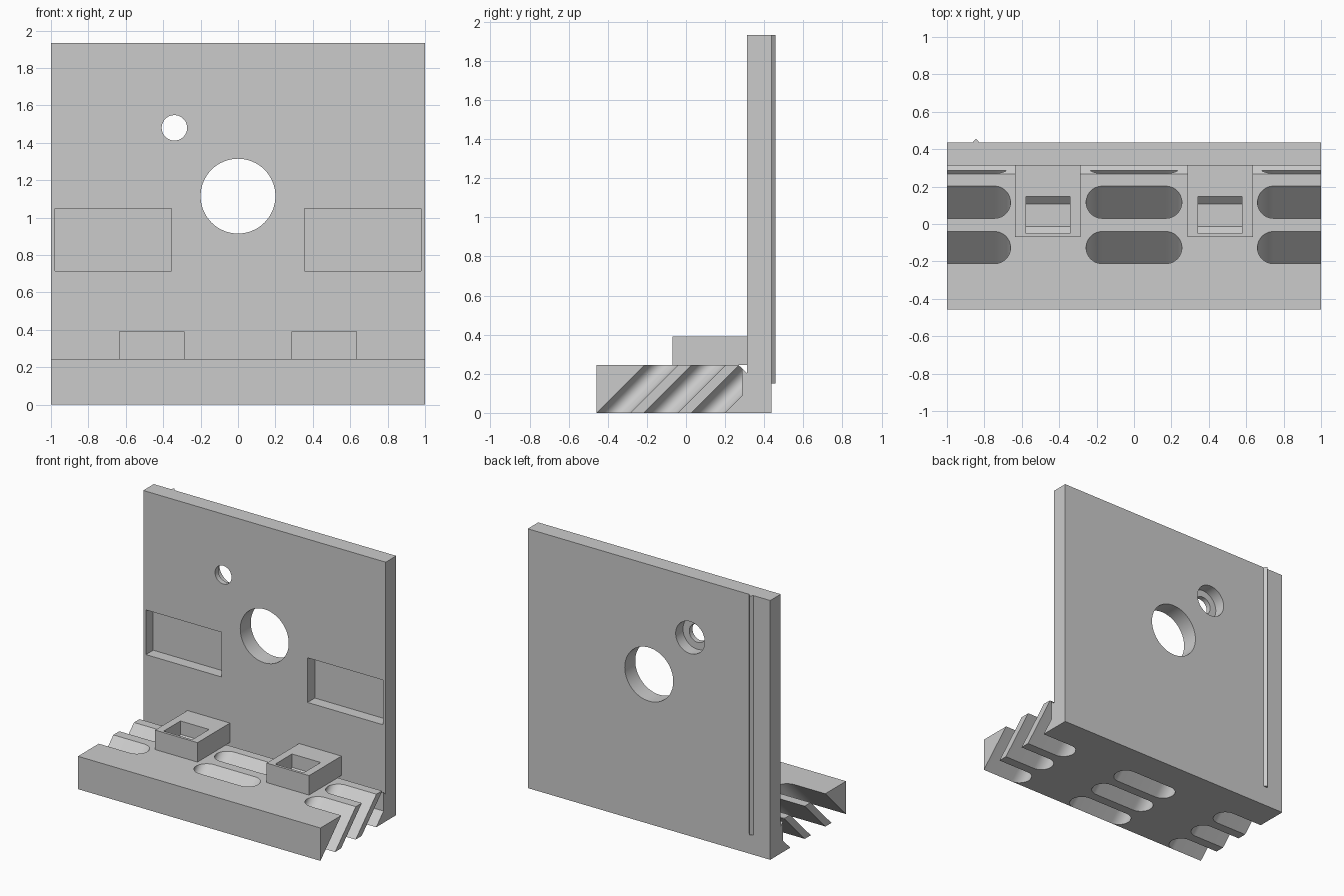
import bpy, bmesh, math
from mathutils import Matrix, Vector

if "Cube" in bpy.data.objects:
    bpy.data.objects.remove(bpy.data.objects["Cube"], do_unlink=True)

grey = bpy.data.materials.new("light_grey")
grey.use_nodes = True
colour = (0.6, 0.6, 0.6, 1)
grey.diffuse_color = colour
grey.node_tree.nodes["Principled BSDF"].inputs["Base Color"].default_value = colour


def finish(name, bm):
    bmesh.ops.recalc_face_normals(bm, faces=bm.faces)
    mesh = bpy.data.meshes.new(name)
    bm.to_mesh(mesh)
    bm.free()
    mesh.materials.append(grey)
    ob = bpy.data.objects.new(name, mesh)
    bpy.context.collection.objects.link(ob)
    return ob


def prism(name, points, shift, clip_y=None):
    """Sweep a closed outline along a vector, optionally trimmed behind a y plane."""
    bm = bmesh.new()
    face = bm.faces.new([bm.verts.new(p) for p in points])
    ext = bmesh.ops.extrude_face_region(bm, geom=[face])
    moved = [v for v in ext["geom"] if isinstance(v, bmesh.types.BMVert)]
    bmesh.ops.translate(bm, verts=moved, vec=shift)
    if clip_y is not None:
        cut = bmesh.ops.bisect_plane(bm, geom=bm.verts[:] + bm.edges[:] + bm.faces[:],
                                     plane_co=(0, clip_y, 0), plane_no=(0, 1, 0),
                                     clear_outer=True)
        rim = [e for e in cut["geom_cut"] if isinstance(e, bmesh.types.BMEdge)]
        bmesh.ops.edgeloop_fill(bm, edges=rim)
    return finish(name, bm)


def side_profile(name, outline, x0, x1):
    return prism(name, [(x0, y, z) for y, z in outline], (x1 - x0, 0, 0))


def box(name, x0, x1, y0, y1, z0, z1):
    return side_profile(name, [(y0, z0), (y1, z0), (y1, z1), (y0, z1)], x0, x1)


def bore(name, x, z, radius, y0, y1):
    bm = bmesh.new()
    turn = Matrix.Translation((x, (y0 + y1) / 2, z)) @ Matrix.Rotation(math.pi / 2, 4, "X")
    bmesh.ops.create_cone(bm, cap_ends=True, segments=64, radius1=radius,
                          radius2=radius, depth=y1 - y0, matrix=turn)
    return finish(name, bm)


def carve(target, cutter):
    cutter.hide_render = True
    mod = target.modifiers.new("cut", "BOOLEAN")
    mod.operation = "DIFFERENCE"
    mod.solver = "EXACT"
    mod.object = cutter
    bpy.context.view_layer.objects.active = target
    bpy.ops.object.modifier_apply(modifier=mod.name)
    bpy.data.objects.remove(cutter, do_unlink=True)


FRONT, WALL, BACK = -0.457, 0.312, 0.436
BASE, TOP = 0.245, 1.933

# L-shaped body with a relief groove where the base meets the wall
body = side_profile("bracket_body", [
    (FRONT, 0), (BACK, 0), (BACK, TOP), (WALL, TOP),
    (WALL, 0.203), (0.268, BASE), (FRONT, BASE)], -1, 1)

# Large bore, and small bore with a counterbore from the rear
carve(body, bore("large_bore", 0, 1.115, 0.2, 0.2, 0.6))
carve(body, bore("small_bore", -0.34, 1.48, 0.068, 0.2, 0.6))
carve(body, bore("counterbore", -0.34, 1.48, 0.12, 0.35, 0.6))

# Shallow rectangular recesses in the wall front
for side in (-1, 1):
    x0, x1 = sorted((side * 0.355, side * 0.978))
    carve(body, box("recess", x0, x1, 0.2, 0.398, 0.715, 1.048))


# Slanted slots with rounded ends through the base
def slot(x0, x1, y, clip):
    r, over = 0.086, 0.08
    rise = BASE + 2 * over
    pts = []
    for cx, start in ((x1 - r, -90), (x0 + r, 90)):
        for i in range(25):
            a = math.radians(start + i * 7.5)
            pts.append((cx + r * math.cos(a), y - BASE - over + r * math.sin(a), -over))
    return prism("slot", pts, Vector((0, rise, rise)), clip)


for row in range(3):
    y = -0.126 + row * 0.2425
    clip = 0.287 if row == 2 else None
    for x0, x1 in ((-1.4, -0.66), (-0.256, 0.256), (0.66, 1.4)):
        carve(body, slot(x0, x1, y, clip))

# Socket blocks on the base, each with a pocket narrowing to its floor
for label, x in (("right", -0.46), ("left", 0.46)):
    block = box(label + "_socket_block", x - 0.175, x + 0.175, -0.07, WALL, BASE, 0.39)
    carve(block, side_profile("pocket", [
        (-0.05, 0.5), (-0.05, 0.29), (-0.013, 0.252),
        (0.107, 0.252), (0.148, 0.29), (0.148, 0.5)], x - 0.118, x + 0.118))

# Thin triangular ridge on the rear of the wall
prism("rear_ridge", [(-0.863, BACK, 0.15), (-0.827, BACK, 0.15), (-0.845, 0.457, 0.15)],
      (0, 0, TOP - 0.15))

# Smooth curved walls, sharp edges elsewhere
bpy.ops.object.select_all(action="DESELECT")
body.select_set(True)
bpy.context.view_layer.objects.active = body
bpy.ops.object.shade_smooth_by_angle(angle=math.radians(25))
